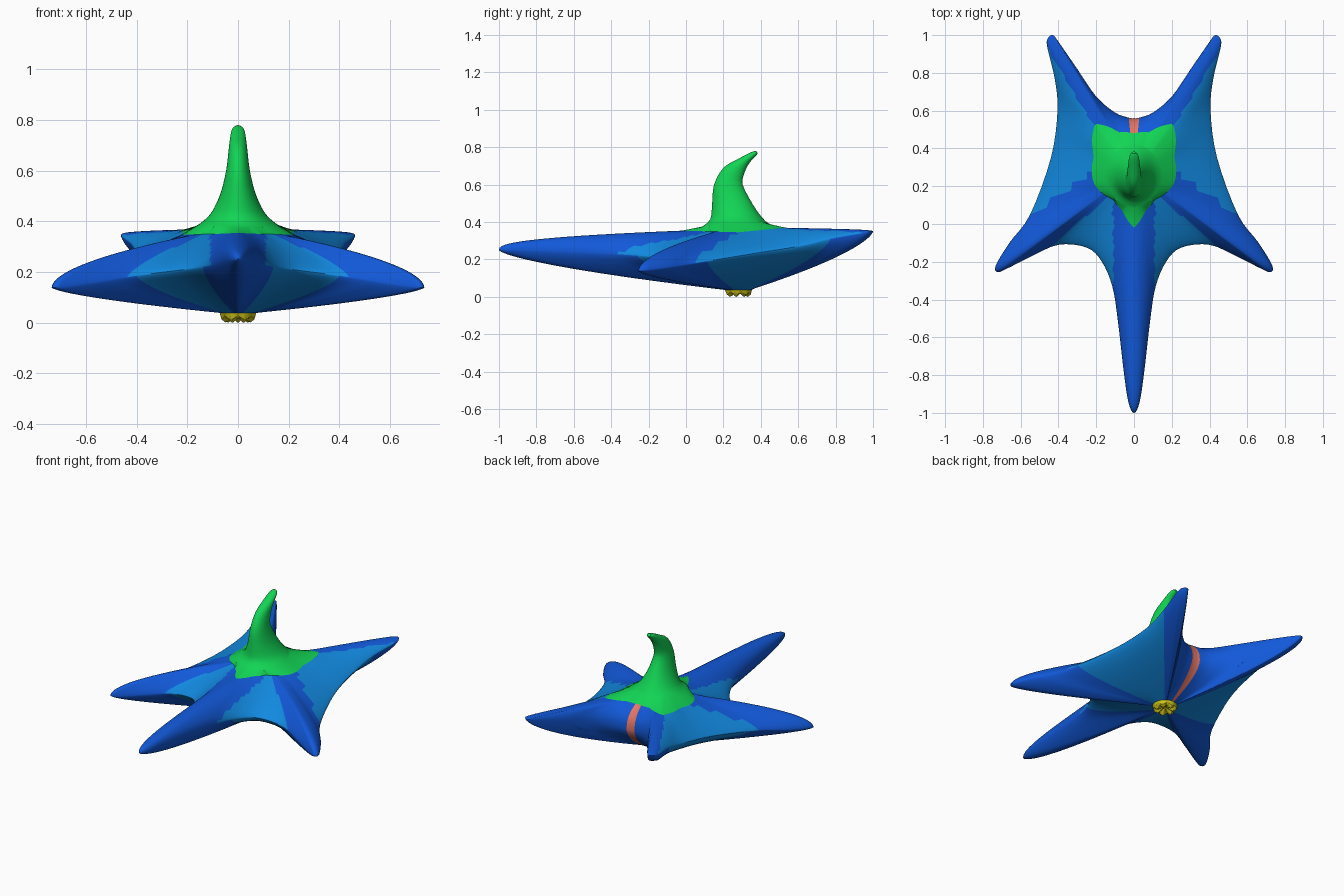
import bpy, math

if "Cube" in bpy.data.objects:
    bpy.data.objects.remove(bpy.data.objects["Cube"])

C = (0.0, 0.28)          # hub of the star in plan


def material(name, rgb):
    m = bpy.data.materials.new(name)
    m.diffuse_color = (*rgb, 1)
    m.use_nodes = True
    m.node_tree.nodes["Principled BSDF"].inputs["Base Color"].default_value = m.diffuse_color
    return m


BLUE = material("blue", (0.006, 0.10, 0.70))
SKY = material("light blue", (0.006, 0.25, 0.74))
SALMON = material("salmon", (0.78, 0.18, 0.13))
GREEN = material("green", (0.006, 0.66, 0.09))
YELLOW = material("yellow", (0.62, 0.56, 0.01))


def smooth_path(pts, steps, closed):
    """Catmull-Rom through tuples of any size."""
    n, out = len(pts), []
    get = (lambda i: pts[i % n]) if closed else (lambda i: pts[max(0, min(n - 1, i))])
    for i in range(n if closed else n - 1):
        p = [get(i + k) for k in (-1, 0, 1, 2)]
        for j in range(steps):
            t = j / steps
            out.append(tuple(0.5 * (2 * b + (c - a) * t + (2 * a - 5 * b + 4 * c - d) * t * t
                                    + (3 * b - a - 3 * c + d) * t ** 3)
                             for a, b, c, d in zip(*p)))
    if not closed:
        out.append(pts[-1])
    return out


def loft(name, rings, mats, cap=None, rule=None):
    """Skin closed rings of equal length; optional end point."""
    n = len(rings[0])
    verts = [v for r in rings for v in r]
    faces = [(k * n + i, k * n + (i + 1) % n, (k + 1) * n + (i + 1) % n, (k + 1) * n + i)
             for k in range(len(rings) - 1) for i in range(n)]
    if cap:
        verts.append(cap)
        b = (len(rings) - 1) * n
        faces += [(b + i, b + (i + 1) % n, len(verts) - 1) for i in range(n)]
    me = bpy.data.meshes.new(name)
    me.from_pydata(verts, [], faces)
    for m in mats:
        me.materials.append(m)
    if rule:
        for k, p in enumerate(me.polygons):
            p.material_index = rule(p.center, k // n)
    ob = bpy.data.objects.new(name, me)
    bpy.context.collection.objects.link(ob)
    bpy.context.view_layer.objects.active = ob
    ob.select_set(True)
    bpy.ops.object.shade_smooth_by_angle(angle=math.radians(40))
    ob.select_set(False)
    return ob


# Right half of the star outline: x, y, rim height, roundness of the top
half = [(0, -1.0, .25, .38), (.028, -.95, .25, .38), (.052, -.8, .248, .38), (.087, -.5, .235, .42),
        (.115, -.33, .225, .5), (.17, -.2, .215, .65), (.25, -.125, .205, .75), (.4, -.11, .185, .75),
        (.55, -.175, .16, .65), (.67, -.235, .142, .58), (.722, -.255, .138, .55),
        (.732, -.22, .14, .55), (.66, -.1, .155, .6), (.55, .05, .18, .7), (.44, .35, .23, .8),
        (.405, .6, .27, .75), (.42, .77, .31, .6), (.46, .94, .34, .4), (.455, .985, .35, .4),
        (.43, 1.0, .35, .4), (.4, .965, .345, .4), (.3, .82, .315, .4), (.2, .675, .28, .4),
        (.1, .59, .245, .4), (.028, .563, .23, .4), (0, .56, .23, .4)]
full = half + [(-x, y, z, q) for x, y, z, q in half[-2:0:-1]]
outline = smooth_path(full, 4, True)
angles = [math.atan2(p[1] - C[1], p[0]) for p in outline]

# Green collar outline, five cornered, interpolated by direction
corner = [(0, -.02), (.06, .07), (.11, .13), (.215, .22), (.21, .36), (.205, .53), (.15, .52),
          (.08, .485), (0, .48)]
polar = [(math.atan2(y - C[1], x), math.hypot(x, y - C[1])) for x, y in corner]


def collar_point(a):
    a = math.atan2(math.sin(a), abs(math.cos(a)))      # mirror to the right half
    for (a0, r0), (a1, r1) in zip(polar, polar[1:]):
        if a <= a1:
            return r0 + (r1 - r0) * max(0, a - a0) / (a1 - a0)
    return polar[-1][1]


collar = []
for a in angles:
    r = collar_point(a)
    x, y = r * math.cos(a), C[1] + r * math.sin(a)
    z = .345 + (.1 * (y - C[1]) if y > C[1] else .03 * (C[1] - y))
    collar.append((x, y, z))
base = [(.072 * math.cos(a), C[1] + .072 * math.sin(a), .037) for a in angles]

# Body skin: collar -> rim -> base
N = 18


def skin(inner, top):
    rings = []
    for k in range(N + 1):
        u = k / N                                       # 0 rim, 1 inner ring
        w = u * u
        ring = []
        for (x, y, z, q), p in zip(outline, inner):
            if not top:
                q = .68 if y < .5 or abs(x) > .25 else .55
            ring.append((x + (p[0] - x) * w, y + (p[1] - y) * w, z + (p[2] - z) * w ** q))
        rings.append(ring)
    return rings


def body_rule(c, ring):
    x, y = abs(c.x), c.y - C[1]
    a = math.degrees(math.atan2(y, x))
    if a > 84.3:
        return 2
    if ring >= N:                                       # underside wedges
        return 1 if -20 < a < 49 or -76 < a < -45 else 0
    side = .815 * y + .58 * x                           # offset from side arm axis
    back = .858 * x - .513 * y                          # offset from back arm axis
    if side > .125 and back > .06:
        return 1
    if side < -.03 - .12 * max(0, x - .11) and x > .11:
        return 1
    return 0


loft("star_body", skin(collar, True)[::-1] + skin(base, False)[1:],
     [BLUE, SKY, SALMON], rule=body_rule)

# Curved horn: front y, front z, back y, back z, half width
horn = [(.085, .375, .425, .405, .15), (.13, .415, .39, .445, .108), (.14, .5, .345, .515, .07),
        (.15, .6, .303, .6, .047), (.2, .69, .31, .655, .038), (.28, .738, .335, .71, .032),
        (.345, .772, .368, .748, .025), (.372, .78, .383, .765, .013)]
rings = [collar]
for fy, fz, by, bz, rx in smooth_path(horn, 3, False):
    rings.append([(rx * math.cos(a), (fy + by) / 2 + (by - fy) / 2 * math.sin(a),
                   (fz + bz) / 2 + (bz - fz) / 2 * math.sin(a)) for a in angles])
loft("horn", rings[::-1], [GREEN], cap=None)
tip = rings[-1]
loft("horn_tip", [tip], [GREEN], cap=(0, .38, .775))

# Puckered rosette underneath
rows = [(.072, .037, 0), (.066, .018, .006), (.05, .008, .008), (.03, .016, .006), (.012, .026, 0)]
rosette = [[(r * math.cos(a), C[1] + r * math.sin(a), z + w * math.sin(7 * a)) for a in angles]
           for r, z, w in rows]
loft("base_rosette", rosette, [YELLOW], cap=(0, C[1], .03))
